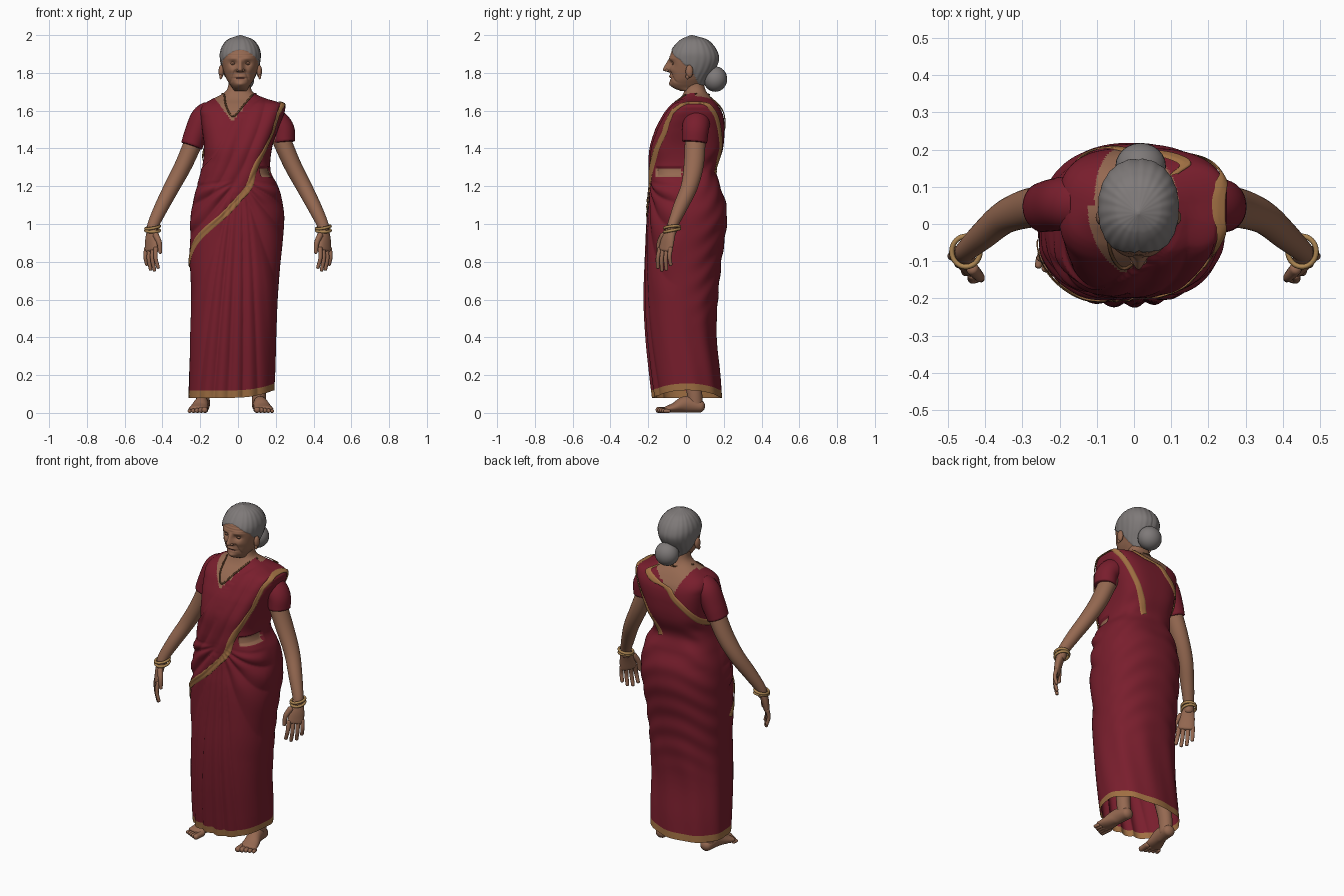
import bpy, bmesh, math
from math import sin, cos, pi, exp
from mathutils import Vector, Matrix
if "Cube" in bpy.data.objects:
    bpy.data.objects.remove(bpy.data.objects["Cube"])

def material(name, *rgb):
    m = bpy.data.materials.new(name)
    m.use_nodes = True
    m.diffuse_color = (*rgb, 1)
    m.node_tree.nodes["Principled BSDF"].inputs["Base Color"].default_value = (*rgb, 1)
    return m

RED, SKIN = material("crimson cloth", .19, .013, .026), material("brown skin", .3, .14, .082)
HAIR, TRIM = material("grey hair", .21, .193, .19), material("ochre trim", .35, .16, .055)
GOLD, CORD = material("bangle gold", .42, .24, .085), material("brown cord", .14, .065, .028)
LIP, DARK = material("lip", .22, .085, .06), material("dark eye", .05, .028, .02)

# Helpers
def clamp(v, lo=0, hi=1):
    return max(lo, min(hi, v))

def step(v):
    v = clamp(v)
    return v * v * (3 - 2 * v)

def bell(v, width):
    return exp(-(v / width) ** 2)

def spline(keys, t):
    """Smooth curve through rows whose first entry is the parameter."""
    t = clamp(t, keys[0][0], keys[-1][0])
    i = max(k for k in range(len(keys) - 1) if keys[k][0] <= t)
    def slope(j, c):
        a, b = keys[max(j - 1, 0)], keys[min(j + 1, len(keys) - 1)]
        return (b[c] - a[c]) / (b[0] - a[0])
    p, q = keys[i], keys[i + 1]
    h = q[0] - p[0]
    u = (t - p[0]) / h
    f = step(u)
    return [p[c] * (1 - f) + q[c] * f + h * u * (1 - u) * (slope(i, c) * (1 - u) - slope(i + 1, c) * u)
            for c in range(1, len(p))]

def finish(name, bm, *mats):
    bmesh.ops.recalc_face_normals(bm, faces=bm.faces)
    me = bpy.data.meshes.new(name)
    bm.to_mesh(me)
    bm.free()
    for m in mats:
        me.materials.append(m)
    me.shade_smooth()
    bpy.context.collection.objects.link(bpy.data.objects.new(name, me))

def loft(bm, rings, closed=True, rule=None):
    rows = [[bm.verts.new(p) for p in r] for r in rings]
    n = len(rows[0])
    for i, (a, b) in enumerate(zip(rows, rows[1:])):
        for j in range(n if closed else n - 1):
            k = (j + 1) % n
            f = bm.faces.new((a[j], a[k], b[k], b[j]))
            f.material_index = rule(i, f.calc_center_median()) if rule else 0
    return rows

def tube(bm, pts, side, segs=20, steps=6, cap=.8):
    """Rows of x, y, z, radius along side, radius across; rounded ends."""
    keys = [(i, *p) for i, p in enumerate(pts)]
    last, side, ends = len(pts) - 1, Vector(side), [0, .3, .6, .85, .98]
    plan = [(0, -e) for e in reversed(ends)] + [(i / steps, 0) for i in range(1, steps * last)]
    rings = []
    for t, e in plan + [(last, e) for e in ends]:
        x, y, z, r, q = spline(keys, t)
        d = (Vector(spline(keys, t + .05)[:3]) - Vector(spline(keys, t - .05)[:3])).normalized()
        s = (side - d * side.dot(d)).normalized()
        c, k = Vector((x, y, z)) + d * e * min(r, q) * cap, math.sqrt(1 - e * e)
        turns = [2 * pi * j / segs for j in range(segs)]
        rings.append([c + (s * r * cos(a) + d.cross(s) * q * sin(a)) * k for a in turns])
    rows = loft(bm, rings)
    bm.faces.new(rows[0])
    bm.faces.new(rows[-1])

def ball(bm, loc, size, mat=0):
    mtx = Matrix.Translation(loc) @ Matrix.Diagonal((*size, 1))
    new = bmesh.ops.create_uvsphere(bm, u_segments=24, v_segments=16, radius=1, matrix=mtx)
    for f in {f for v in new["verts"] for f in v.link_faces}:
        f.material_index = mat

def oval(keys, th, z, power):
    x0, x1, y0, y1 = spline(keys, z)
    u, v = (math.copysign(abs(c) ** (2 / power), c) for c in (cos(th), sin(th)))
    return Vector(((x0 + x1 + (x1 - x0) * u) / 2, (y0 + y1 + (y1 - y0) * v) / 2, z))

# Draped body: z, right edge, left edge, front, back
BODY = [(.08, -.262, .19, -.172, .188), (.2, -.26, .195, -.187, .18), (.4, -.255, .2, -.208, .162),
        (.6, -.248, .21, -.218, .17), (.8, -.253, .225, -.213, .188), (1, -.25, .244, -.205, .216),
        (1.1, -.24, .238, -.195, .213), (1.2, -.215, .212, -.188, .182), (1.28, -.193, .173, -.188, .16),
        (1.4, -.18, .18, -.182, .196), (1.5, -.19, .212, -.152, .204), (1.56, -.197, .236, -.122, .2),
        (1.6, -.2, .248, -.097, .187), (1.635, -.18, .24, -.065, .165), (1.66, -.14, .16, -.035, .145),
        (1.69, -.08, .09, -.015, .115), (1.72, -.055, .068, -.005, .1), (1.77, -.05, .065, 0, .09)]
EDGE = [(.78, -.25), (.89, -.222), (1.05, -.07), (1.235, .07), (1.45, .165), (1.54, .197), (1.63, .222)]
FOLD = [(1.2, -.4), (1.3, -.19), (1.55, -.02), (1.67, .12)]

def power(z):
    return 2.3 + .4 * step((z - 1.1) / .1) + .6 * step((z - 1.32) / .1) - step((z - 1.62) / .06)

def is_midriff(x, y, z):
    return 1.25 < z < 1.295 and -.16 < y < -.02 and x > spline(EDGE, z)[0] + .005

def body(th, z):
    p = oval(BODY, th, z, power(z))
    x, front, back = p.x, clamp(-sin(th) * 3), clamp(sin(th) * 2)
    # front pleats fanning from the waist
    t = clamp((1.2 - z) / 1.1)
    v = (x + .05 * t) / (.025 + .15 * t ** .6)
    d = .018 * t ** .3 * front * exp(-v ** 4) * (abs(sin(v * 7)) - .5)
    # gathers across hips, back and sides
    phi = math.atan2(x - .01, 1.24 - z)
    hips = step((z - .55) / .2) * step((1.24 - z) / .06)
    d += .013 * hips * front * clamp(abs(v) - .5) * (abs(sin(phi * 9)) - .5)
    d += .0025 * step((z - .4) / .3) * step((1.45 - z) / .2) * back * sin(z * 50 + 4 * cos(2 * th) + 6 * x)
    d += .003 * step((.7 - z) / .3) * (1 - front) * sin(th * 9 + z * 5)
    # raised layer crossing the chest
    s = spline(EDGE, z)[0] - x
    if z > .78:
        layer = step(s / .01) * front * step((x - spline(FOLD, z)[0]) / .012) * step((1.68 - z) / .03)
        d += layer * (.007 + .009 * (abs(sin(s * 40)) - .5))
    d -= .012 * is_midriff(*p)
    p += Vector((cos(th), sin(th), 0)) * d
    p.z += .04 * max(0, cos(th)) ** 2 * clamp(1 - (z - .08) / .4)
    return p

heights = [.08 + 1.42 * i / 180 for i in range(180)] + [1.5 + .27 * i / 150 for i in range(151)]

def cloth_rule(i, c):
    x, y, z = c
    if heights[i] < .117:
        return 2
    low = 1.54 + 1.35 * abs(x + .03) if y < .05 else max(1.43 - 2.3 * x, 1.585 + .76 * x)
    return int(z > min(low, 1.7) or is_midriff(x, y, z))

bm = bmesh.new()
loft(bm, [[body(2 * pi * j / 224, z) for j in range(224)] for z in heights], rule=cloth_rule)
finish("draped_sari_and_torso", bm, RED, SKIN, TRIM)

def on_body(x, z, back=False):
    x0, x1 = spline(BODY, z)[:2]
    c = clamp((2 * x - x0 - x1) / (x1 - x0), -1, 1)
    a = math.acos(math.copysign(abs(c) ** (power(z) / 2), c))
    return (a if back else -a, z)

# Trim ribbons lying on the cloth
def ribbon(name, path, width):
    keys, rings = [(i, *p) for i, p in enumerate(path)], []
    for i in range(24 * (len(path) - 1) + 1):
        t = i / 24
        a, z = spline(keys, t)
        b, c = (u - v for u, v in zip(spline(keys, t + .05), spline(keys, t - .05)))
        d = Vector((b * .2, c)).normalized()
        across = lambda o: (a - d.y * o / .2, z + d.x * o)
        span = (body(*across(.01)) - body(*across(-.01))).length
        row = []
        for k in range(7):
            th, h = across((k / 6 - .5) * width * clamp(.02 / span, .3, 1.2))
            out = Vector((cos(th), sin(th), .6 * step((h - 1.5) / .1)))
            row.append(body(th, h) + out * (.004 if k in (0, 6) else .008))
        rings.append(row)
    bm = bmesh.new()
    loft(bm, rings, closed=False)
    finish(name, bm, TRIM)

over = [on_body(.218, 1.6), (-.15, 1.64), (.5, 1.61)]
ribbon("front_border", [on_body(x, z) for z, x in EDGE[:-1]] + over
       + [on_body(x, z, True) for x, z in ((.14, 1.45), (.06, 1.27))], .037)
ribbon("back_border", [on_body(x, z, True) for x, z in ((.1, 1.665), (.01, 1.59), (-.08, 1.52), (-.17, 1.4))]
       + [(pi + .1, 1.35)], .034)

# Necklace
bm = bmesh.new()
chain = [on_body(x, z) for x, z in ((.075, 1.685), (.03, 1.63), (-.025, 1.57), (-.06, 1.62), (-.07, 1.685))]
for path, side in ((chain, (.1, 1, .2)), ([(0, 1.69), (pi / 2, 1.685), (pi, 1.69)], (.1, .2, 1))):
    tube(bm, [(*(body(a, z) + Vector((cos(a), sin(a), 0)) * .004), .0045, .0045) for a, z in path], side, segs=8)
finish("necklace", bm, CORD)

# Sleeves, arms, hands, bangles and legs
for s, word in ((-1, "right"), (1, "left")):
    top, end, out = (1.59, 1.415, .185) if s < 0 else (1.57, 1.435, .2)
    bm = bmesh.new()
    tube(bm, [(s * .14, .055, top, .068, .065), (s * out, .055, top - .03, .072, .066),
              (s * (.037 + out), .05, end + .065, .07, .062), (s * .245, .045, end, .067, .058)], (0, 1, 0), 32, cap=.1)
    finish(word + "_sleeve", bm, RED)
    bm = bmesh.new()
    tube(bm, [(s * .22, .05, 1.47, .055, .05), (s * .285, .042, 1.32, .053, .046),
              (s * .348, .018, 1.2, .045, .042), (s * .405, -.03, 1.09, .038, .037),
              (s * .447, -.068, 1, .029, .031), (s * .455, -.078, .96, .028, .028)], (0, 1, 0), 28)
    w, inner = Vector((-s * .66, -.75, 0)), Vector((-s * .75, .66, 0))
    tube(bm, [(s * .452, -.075, .98, .028, .024), (s * .458, -.094, .925, .042, .022),
              (s * .46, -.108, .865, .047, .017)], w)
    palm = Vector((s * .46, -.11, .87))
    for o, length in ((-.038, .085), (-.013, .11), (.013, .115), (.037, .1)):
        curl = [(k, palm + w * o * (1 + .2 * k) + inner * c - Vector((0, .012, length)) * k)
                for k, c in ((0, 0), (.5, -.004), (1, .01))]
        tube(bm, [(*p, .013 - .003 * k, .012 - .003 * k) for k, p in curl], w, 12)
    tube(bm, [(*(palm + w * o + inner * .012 + Vector((0, 0, h))), r, r)
              for o, h, r in ((.025, .07, .017), (.052, .03, .014), (.06, -.02, .01))], w, 12)
    finish(word + "_arm_and_hand", bm, SKIN)
    bm = bmesh.new()
    for k in (0, 1):
        turns = [2 * pi * a / 32 for a in range(33)]
        tube(bm, [(s * .452 + .038 * cos(t), -.074 + .041 * sin(t), .966 + .016 * k + .008 * sin(t + k), .008, .007)
                  for t in turns], (0, 0, 1), 8, 2)
    finish(word + "_bangles", bm, GOLD)
    bm = bmesh.new()
    x = -.185 if s < 0 else .11
    tube(bm, [(x - s * .03, .01, .38, .05, .055), (x, .04, .15, .038, .042), (x, .05, .04, .036, .04)], (1, 0, 0))
    tube(bm, [(x, .075, .034, .034, .032), (x + s * .008, 0, .045, .038, .044),
              (x + s * .02, -.06, .028, .047, .027), (x + s * .028, -.1, .019, .05, .018)], (1, 0, 0))
    for k in range(5):
        r, tx = .016 - .0015 * k, x + s * (.02 * k - .012)
        tube(bm, [(tx, -.09, r, r, r), (tx + s * .004, -.148 + .009 * k, r, r, r)], (1, 0, 0), 12)
    finish(word + "_leg_and_foot", bm, SKIN)

# Head: same columns as the body
MID = Vector((.012, 0, 0))
HEAD = [(1.705, -.036, .036, -.03, .085), (1.72, -.042, .042, -.066, .09), (1.74, -.056, .056, -.082, .1),
        (1.77, -.074, .074, -.084, .115), (1.82, -.092, .092, -.086, .15), (1.87, -.102, .102, -.088, .17),
        (1.91, -.102, .102, -.078, .163), (1.95, -.086, .086, -.052, .138), (1.98, -.056, .056, -.018, .1),
        (2, -.004, .004, .025, .035)]

def is_hair(x, y, z):
    if z > 1.84:
        return z > 1.922 - 6.5 * x * x - .9 * max(0, y + .03)
    return z > 1.735 and y > .017 + (1.84 - z) * .5

def head(th, z):
    p = oval(HEAD, th, z, 2.2)
    x, ax = p.x, abs(p.x)
    if is_hair(*p):
        out = (.005 + .0008 * sin(th * 22) - .003 * bell(x, .005)) * clamp((2 - z) / .02)
        return p + MID + Vector((cos(th), sin(th), 0)) * out
    f = 0
    if sin(th) < 0:
        ramp = clamp((1.878 - z) / .058)
        f += .037 * ramp * step((z - 1.8) / .014) * bell(x, .009 + .011 * ramp)
        f -= .014 * bell(ax - .037, .02) * bell(z - 1.85, .013)
        f += .005 * bell(ax - .04, .03) * bell(z - 1.877, .01) + .006 * bell(ax - .05, .018) * bell(z - 1.815, .018)
        f -= .006 * bell(ax - .028 - (1.81 - z) * .35, .006) * step((z - 1.74) / .02) * step((1.82 - z) / .01)
        f += .008 * bell(x, .022) * (bell(z - 1.74, .012) + .7 * bell(z - 1.78, .007))
        f += .001 * sin(z * 480) * step((z - 1.875) / .01) - .007 * bell(x, .03) * bell(z - 1.771, .004)
    return p + MID - Vector((0, f, 0))

def face_rule(i, c):
    if is_hair(*(c - MID)):
        return 1
    return 2 if abs(c.x - MID.x) < .022 and c.y < -.06 and abs(c.z - 1.772) < .005 else 0

bm = bmesh.new()
rows = loft(bm, [[head(2 * pi * j / 160, 1.705 + .295 * step(i / 130)) for j in range(160)] for i in range(131)],
            rule=face_rule)
bm.faces.new(rows[-1]).material_index = 1
for s in (-1, 1):
    for x, y, z, size, mat in ((.037, -.061, 1.85, (.016, .013, .011), 0), (.037, -.071, 1.848, (.01, .004, .0025), 3),
                               (.014, -.097, 1.814, (.009, .012, .008), 0), (.101, .018, 1.808, (.014, .02, .034), 0),
                               (.103, .008, 1.78, (.008, .01, .014), 0)):
        ball(bm, (MID.x + s * x, y, z), size, mat)
finish("head", bm, SKIN, HAIR, LIP, DARK)
bm = bmesh.new()
ball(bm, (.018, .155, 1.767), (.068, .063, .067))
finish("hair_bun", bm, HAIR)
